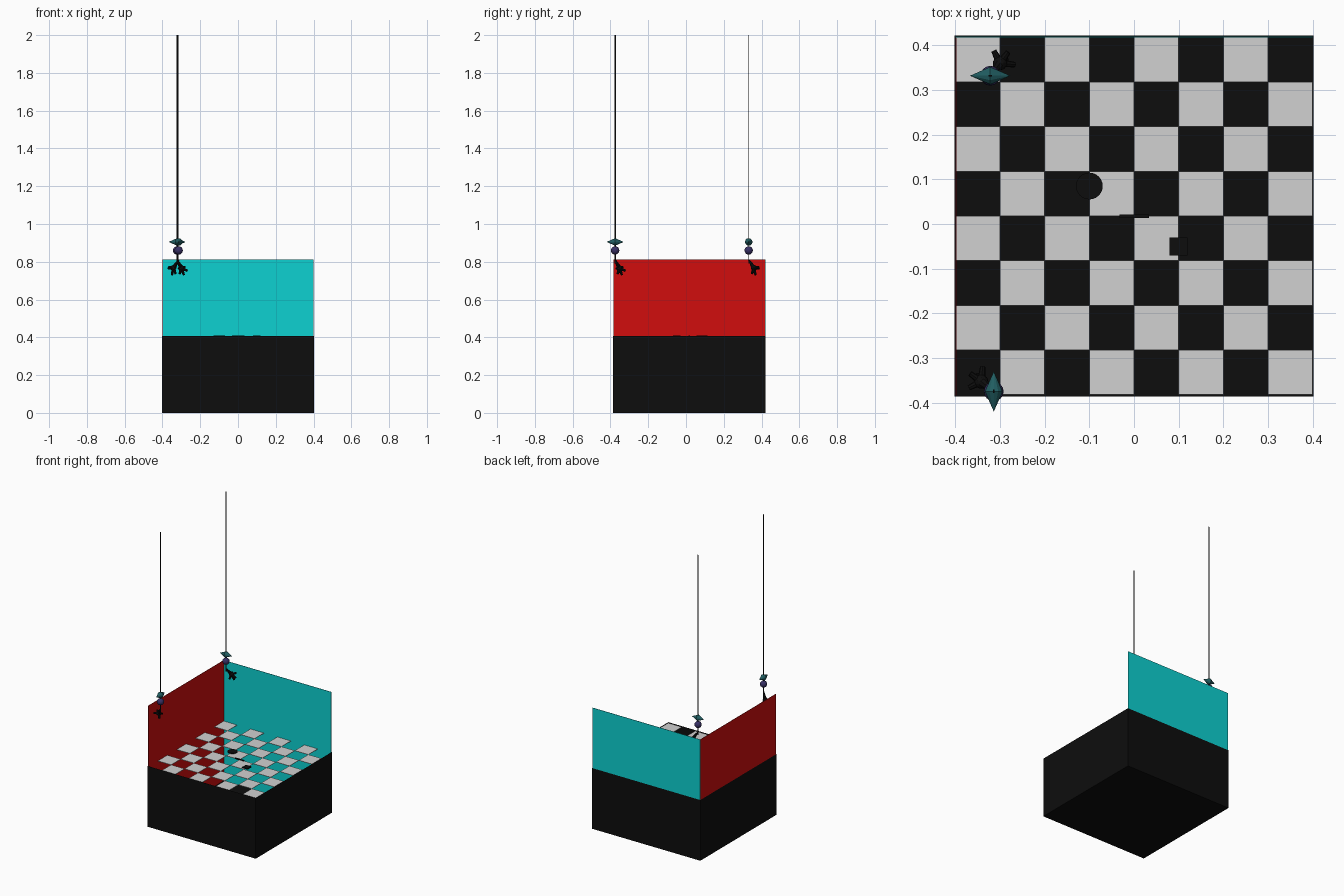
import bpy, bmesh, math
from mathutils import Vector, Matrix

cube = bpy.data.objects.get("Cube")
if cube:
    bpy.data.objects.remove(cube, do_unlink=True)


def material(name, rgb):
    m = bpy.data.materials.new(name)
    m.use_nodes = True
    m.diffuse_color = (*rgb, 1)
    m.node_tree.nodes["Principled BSDF"].inputs["Base Color"].default_value = (*rgb, 1)
    return m


black = material("black", (0.004, 0.004, 0.004))
white = material("light_grey", (0.64, 0.64, 0.64))
red = material("red", (0.64, 0.004, 0.004))
cyan = material("cyan", (0.004, 0.64, 0.64))
teal = material("dark_teal", (0.015, 0.11, 0.12))
purple = material("dark_purple", (0.04, 0.03, 0.13))


def finish(name, bm, mat, matrix=None, smooth=False):
    bmesh.ops.recalc_face_normals(bm, faces=bm.faces)
    if matrix:
        bm.transform(matrix)
    for f in bm.faces:
        f.smooth = smooth
    mesh = bpy.data.meshes.new(name)
    bm.to_mesh(mesh)
    bm.free()
    mesh.materials.append(mat)
    ob = bpy.data.objects.new(name, mesh)
    bpy.context.collection.objects.link(ob)
    return ob


def add_box(bm, lo, hi):
    lo, hi = Vector(lo), Vector(hi)
    size = hi - lo
    mat = Matrix.Translation((lo + hi) / 2) @ Matrix.Diagonal((*size, 1))
    return bmesh.ops.create_cube(bm, size=1, matrix=mat)["verts"]


def add_rod(bm, a, b, r1, r2, sides=8):
    a, b = Vector(a), Vector(b)
    d = b - a
    mat = Matrix.Translation((a + b) / 2) @ d.to_track_quat("Z", "Y").to_matrix().to_4x4()
    bmesh.ops.create_cone(bm, cap_ends=True, segments=sides, radius1=r1,
                          radius2=r2, depth=d.length, matrix=mat)


def box(name, lo, hi, mat, matrix=None):
    bm = bmesh.new()
    add_box(bm, lo, hi)
    return finish(name, bm, mat, matrix)


# Open-topped base box
X, Y0, Y1, RIM = 0.402, -0.386, 0.422, 0.408
bm = bmesh.new()
add_box(bm, (-X, Y0, 0), (X, Y1, RIM))
bmesh.ops.delete(bm, geom=[f for f in bm.faces if f.calc_center_median().z > RIM - 0.01],
                 context="FACES_ONLY")
finish("base_box", bm, black)

# Two tall walls lining the back and the right side
box("back_wall", (-0.4, 0.418, 0.004), (0.4, 0.420, 0.813), cyan)
box("right_wall", (-0.4, -0.384, 0.004), (-0.398, 0.418, 0.813), red)

# Light tiles laid in a chequer, with open squares between
bm = bmesh.new()
for row in range(8):
    for col in range(8):
        if (row + col) % 2 == 0:
            x, y = -0.4 + 0.1 * col, 0.418 - 0.1 * row
            add_box(bm, (x, y - 0.1, 0.401), (x + 0.1, y, 0.404))
finish("floor_tiles", bm, white)

# Small dark tokens lying on the tiles
bm = bmesh.new()
add_rod(bm, (-0.1, 0.085, 0.402), (-0.1, 0.085, 0.409), 0.03, 0.03, 24)
finish("round_token", bm, black)
box("bar_token", (-0.033, 0.013, 0.402), (0.034, 0.021, 0.409), black)
box("square_token", (0.08, -0.07, 0.402), (0.12, -0.03, 0.409), black)


# Hanging line with spindle, bead and claw
def hanger(side, x, y, turn):
    place = Matrix.Translation((x, y, 0)) @ Matrix.Rotation(math.radians(turn), 4, "Z")
    box(side + "_line", (-0.004, -0.0015, 0.79), (0.004, 0.0015, 2.0), black, place)

    bm = bmesh.new()
    for s in (-1, 1):
        add_rod(bm, (0, 0, 0.905), (s * 0.045, 0, 0.905), 0.02, 0, 12)
    finish(side + "_spindle", bm, teal, place)

    bm = bmesh.new()
    bmesh.ops.create_uvsphere(bm, u_segments=16, v_segments=10, radius=0.022,
                              matrix=Matrix.Translation((0, 0, 0.86)))
    finish(side + "_bead", bm, purple, place, True)

    bm = bmesh.new()
    palm = (0.022, 0.028, 0.767)
    add_rod(bm, (0, 0, 0.81), palm, 0.004, 0.013)
    bmesh.ops.create_icosphere(bm, subdivisions=2, radius=0.016,
                               matrix=Matrix.Translation(palm))
    for tip in ((0.055, 0.025, 0.752), (0.04, 0.053, 0.772), (0.036, 0.036, 0.73),
                (0.008, 0.056, 0.765), (0.013, 0.016, 0.736)):
        add_rod(bm, palm, tip, 0.009, 0.006)
    finish(side + "_claw", bm, black, place)


hanger("back", -0.322, 0.332, 0)
hanger("front", -0.314, -0.375, 90)
